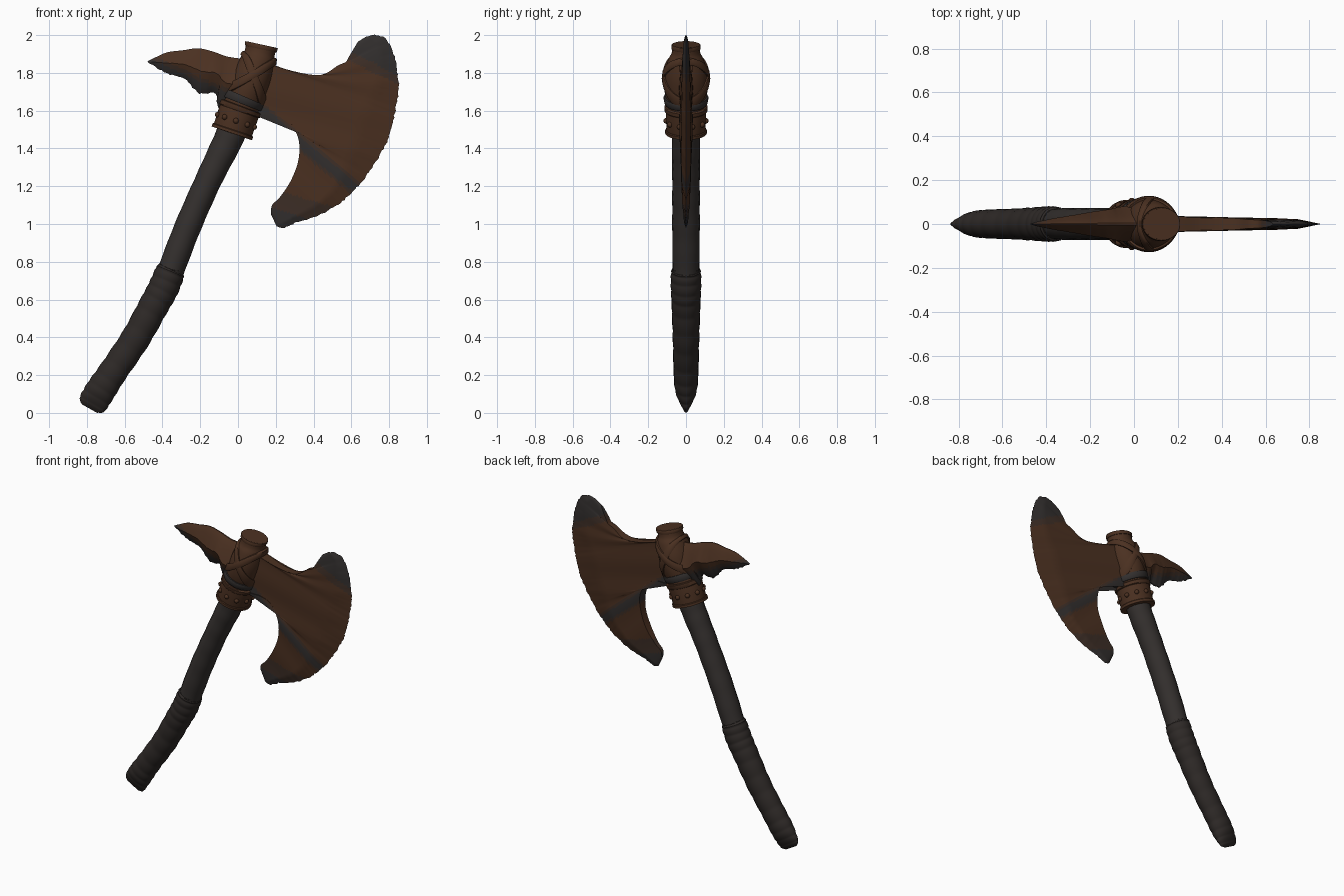
import bpy, bmesh, math, random
from mathutils import Vector

if "Cube" in bpy.data.objects:
    bpy.data.objects.remove(bpy.data.objects["Cube"])

random.seed(4)
TAU = 2 * math.pi


def material(name, col):
    m = bpy.data.materials.new(name)
    m.diffuse_color = (*col, 1)
    m.use_nodes = True
    m.node_tree.nodes["Principled BSDF"].inputs["Base Color"].default_value = m.diffuse_color
    return m


RUST = material("rusty_iron", (0.07, 0.03, 0.015))
STEEL = material("dark_iron", (0.032, 0.028, 0.027))
MIXED = material("worn_iron", (0.048, 0.028, 0.02))
WOOD = material("dark_wood", (0.034, 0.029, 0.027))
WRAP = material("grip_leather", (0.027, 0.022, 0.02))


def spline(pts, t):
    """Point at t (0..1) on a smooth curve through pts."""
    n = len(pts) - 1
    f = min(max(t, 0), 1) * n
    i = min(int(f), n - 1)
    f -= i
    p0, p1, p2, p3 = (Vector(pts[min(max(k, 0), n)]) for k in (i - 1, i, i + 1, i + 2))
    return 0.5 * (2 * p1 + (p2 - p0) * f + (2 * p0 - 5 * p1 + 4 * p2 - p3) * f ** 2
                  + (3 * p1 - p0 - 3 * p2 + p3) * f ** 3)


def even(pts, n):
    """n + 1 points evenly spaced along the curve."""
    fine = [spline(pts, k / 600) for k in range(601)]
    d = [0]
    for a, b in zip(fine, fine[1:]):
        d.append(d[-1] + (b - a).length)
    out, k = [], 0
    for j in range(n + 1):
        while k < 600 and d[k] < d[-1] * j / n - 1e-9:
            k += 1
        out.append(fine[k])
    return out


def skin(name, rings, mats, paint=None, cap=False, loop=False, angle=40):
    """Join closed rings of points into one surface."""
    bm = bmesh.new()
    vs = [[bm.verts.new(p) for p in r] for r in rings]
    m = len(rings[0])
    for i in range(len(vs) if loop else len(vs) - 1):
        a, b = vs[i], vs[(i + 1) % len(vs)]
        for j in range(m):
            k = (j + 1) % m
            bm.faces.new((a[j], a[k], b[k], b[j]))
    if cap:
        bm.faces.new(vs[0])
        bm.faces.new(vs[-1])
    bmesh.ops.remove_doubles(bm, verts=bm.verts, dist=0.0004)
    bmesh.ops.recalc_face_normals(bm, faces=bm.faces)
    if paint:
        for f in bm.faces:
            f.material_index = paint(f.calc_center_median())
    me = bpy.data.meshes.new(name)
    bm.to_mesh(me)
    bm.free()
    ob = bpy.data.objects.new(name, me)
    bpy.context.collection.objects.link(ob)
    for mat in mats:
        me.materials.append(mat)
    bpy.ops.object.select_all(action='DESELECT')
    ob.select_set(True)
    bpy.context.view_layer.objects.active = ob
    bpy.ops.object.shade_smooth_by_angle(angle=math.radians(angle))
    return ob


def tube_point(st, t, ang, off=0.0, scale=1.0):
    """Point on a tube whose stations are (x, z, radius in front plane, radius in y)."""
    p = spline(st, t)
    d = spline(st, t + 0.01) - spline(st, t - 0.01)
    d = Vector((d[0], d[1])).normalized()
    u = (p[2] * scale + off) * math.cos(ang)
    return Vector((p[0] + d.y * u, (p[3] * scale + off) * math.sin(ang), p[1] - d.x * u))


def tube(name, st, n, sides, mats, ripple=lambda t: 1.0, cap=True):
    rings = [[tube_point(st, i / n, TAU * j / sides, 0, ripple(i / n)) for j in range(sides)]
             for i in range(n + 1)]
    return skin(name, rings, mats, cap=cap)


def band(name, st, t0, amp, half, off, mat, sides=48):
    """Flat strap around a tube, tilted by amp."""
    rings = []
    for j in range(sides):
        a = TAU * j / sides
        t = t0 + amp * math.cos(a)
        rings.append([tube_point(st, t + half * w, a, o) for w, o in
                      ((-1, -0.01), (-1, off * 0.7), (-0.7, off), (0.7, off), (1, off * 0.7), (1, -0.01))])
    return skin(name, rings, [mat], loop=True)


def sheet(name, inner, outer, n, m, thick, mats, paint=None, jitter=0.0, angle=40):
    """Two-sided plate between two edge curves (x, z) with a thickness function."""
    rings = []
    for i, (a, b) in enumerate(zip(even(inner, n), even(outer, n))):
        b = b + Vector((random.uniform(-jitter, jitter), random.uniform(-jitter, jitter)))
        half = []
        for j in range(m + 1):
            p = a.lerp(b, j / m)
            half.append((p.x, thick(i / n, j / m), p.y))
        rings.append([(x, -y, z) for x, y, z in half] + half[::-1])
    return skin(name, rings, mats, paint, angle=angle)


# Wooden shaft
shaft = [(-0.375, 0.70, 0.07, 0.07), (-0.272, 0.97, 0.07, 0.073), (-0.155, 1.235, 0.07, 0.073),
         (-0.05, 1.45, 0.077, 0.075), (0.0, 1.58, 0.075, 0.075)]
tube("shaft", shaft, 40, 16, [WOOD], lambda t: 1 + 0.012 * math.sin(t * 50))

# Wrapped grip, pinched to an edge at the butt
grip = [(-0.785, 0.022, 0.045, 0.0), (-0.772, 0.045, 0.075, 0.022), (-0.73, 0.115, 0.08, 0.056),
        (-0.66, 0.22, 0.076, 0.066), (-0.545, 0.39, 0.077, 0.07), (-0.45, 0.56, 0.079, 0.076),
        (-0.395, 0.66, 0.081, 0.08), (-0.36, 0.745, 0.078, 0.079), (-0.355, 0.757, 0.068, 0.07)]
tube("grip", grip, 130, 20, [WRAP],
     lambda t: 0.97 + 0.045 * abs(math.sin(t * math.pi * 15)) if 0.1 < t < 0.9 else 1.0)

# Socket with its collar, rim and crossed straps
socket = [(-0.033, 1.48, 0.098, 0.095), (0.015, 1.62, 0.1, 0.1), (0.052, 1.71, 0.102, 0.114),
          (0.08, 1.79, 0.102, 0.114), (0.105, 1.865, 0.09, 0.096), (0.115, 1.905, 0.08, 0.076),
          (0.125, 1.95, 0.083, 0.07)]
tube("socket", socket, 36, 32, [RUST])
band("collar", socket, 0.085, 0, 0.085, 0.008, RUST)
band("collar_lower_lip", socket, 0.015, 0, 0.018, 0.015, RUST)
band("collar_upper_lip", socket, 0.155, 0, 0.018, 0.015, RUST)
band("iron_ring", socket, 0.225, 0, 0.035, 0.012, STEEL)
band("strap_rising", socket, 0.5, 0.24, 0.06, 0.013, RUST)
band("strap_falling", socket, 0.5, -0.24, 0.06, 0.011, RUST)
band("rim", socket, 0.95, 0, 0.045, 0.006, RUST)

# Collar rivets
for k in range(10):
    bpy.ops.mesh.primitive_uv_sphere_add(segments=12, ring_count=8, radius=0.015,
                                         location=tube_point(socket, 0.085, TAU * (k + 0.5) / 10, 0.008))
    rivet = bpy.context.object
    rivet.name = f"rivet_{k + 1}"
    rivet.data.materials.append(RUST)
    bpy.ops.object.shade_smooth()

# Axe blade: horn to socket to horn on the inside, cutting edge outside
inner = [(0.635, 1.965), (0.59, 1.89), (0.565, 1.85), (0.53, 1.84), (0.47, 1.80), (0.40, 1.785),
         (0.30, 1.80), (0.2, 1.835), (0.1, 1.86), (0.06, 1.72), (0.07, 1.59), (0.13, 1.58),
         (0.2, 1.575), (0.27, 1.54), (0.32, 1.45), (0.32, 1.34), (0.28, 1.23), (0.22, 1.14),
         (0.18, 1.10), (0.175, 1.05)]
outer = [(0.68, 1.995), (0.73, 2.0), (0.775, 1.985), (0.82, 1.91), (0.848, 1.77), (0.845, 1.67),
         (0.81, 1.5), (0.76, 1.38), (0.66, 1.23), (0.55, 1.12), (0.42, 1.045), (0.3, 1.005),
         (0.24, 0.98), (0.205, 0.985)]


def blade_thickness(u, s):
    t = 0.036 - 0.014 * s if s < 0.8 else 0.0248 * (1 - s) / 0.2
    return t * max(math.sin(math.pi * u), 0) ** 0.45 * (1 + 0.07 * math.sin(u * 45 + s * 3))


def blade_paint(c):
    top = c.z + 0.5 * c.x - 2.16            # dark upper horn
    stripe = abs(c.z + 0.82 * c.x - 1.70)   # dark diagonal streak
    if top > 0.05 or stripe < 0.03 or c.z + 0.3 * c.x < 1.14:
        return 1
    return 2 if top > 0 or stripe < 0.05 or c.z + 0.3 * c.x < 1.24 else 0


sheet("blade", inner, outer, 110, 20, blade_thickness, [RUST, STEEL, MIXED], blade_paint, 0.004)

# Back spike with a ridge along the middle
spike_top = [(-0.478, 1.862), (-0.42, 1.89), (-0.37, 1.91), (-0.29, 1.92), (-0.21, 1.93),
             (-0.13, 1.912), (-0.05, 1.885), (0.07, 1.87)]
spike_bottom = [(-0.475, 1.855), (-0.38, 1.80), (-0.28, 1.765), (-0.235, 1.72), (-0.20, 1.69),
                (-0.12, 1.69), (-0.1, 1.61), (0.0, 1.62)]
sheet("spike", spike_top, spike_bottom, 50, 12,
      lambda u, s: 0.085 * u ** 0.8 * (1 - abs(2 * s - 1)) ** 0.8 + 0.006 * u,
      [RUST, STEEL, MIXED],
      lambda c: 1 if c.z + 0.45 * c.x < 1.665 else 2 if c.z + 0.45 * c.x < 1.69 else 0,
      0.004, 30)
